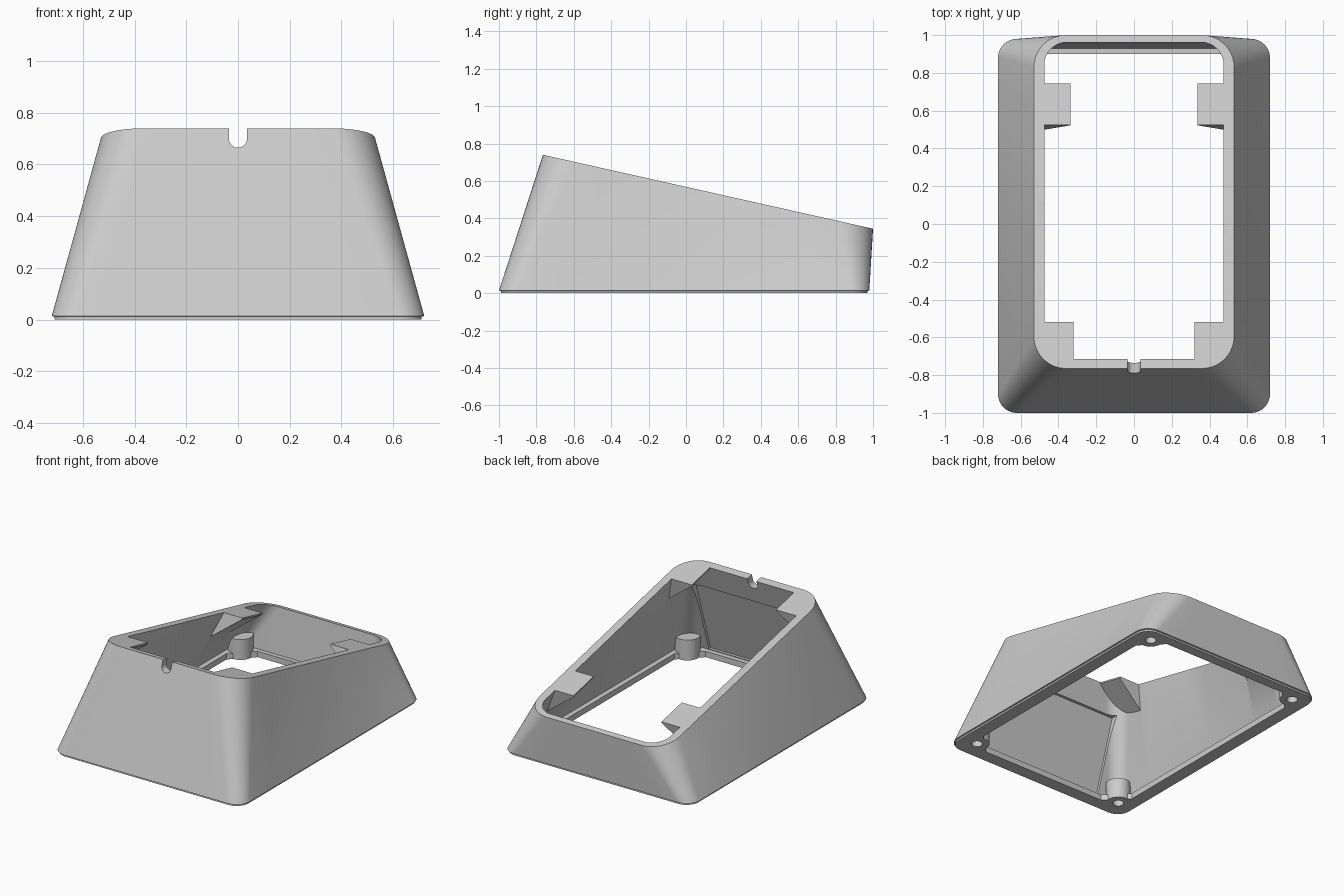
import bpy, bmesh, math
from mathutils import Vector

cube = bpy.data.objects.get("Cube")
if cube:
    bpy.data.objects.remove(cube)

SLOPE = 0.224


def top_z(y):
    return 0.74 - SLOPE * (y + 0.765)


def rounded_rect(half_x, y0, y1, r, arc=10, side=8):
    """Closed outline with subdivided straight runs, as 2D points."""
    centres = [(half_x - r, y1 - r), (-half_x + r, y1 - r),
               (-half_x + r, y0 + r), (half_x - r, y0 + r)]
    arcs = []
    for i, (cx, cy) in enumerate(centres):
        angles = [math.pi / 2 * (i + k / arc) for k in range(arc + 1)]
        arcs.append([Vector((cx + r * math.cos(a), cy + r * math.sin(a))) for a in angles])
    outline = []
    for i, points in enumerate(arcs):
        nxt = arcs[(i + 1) % 4][0]
        outline += points + [points[-1].lerp(nxt, k / side) for k in range(1, side)]
    return outline


def at_height(outline, z):
    return [Vector((p.x, p.y, z)) for p in outline]


def on_slope(outline):
    return [Vector((p.x, p.y, top_z(p.y))) for p in outline]


def loft(name, rings):
    """Closed solid through a list of matching rings."""
    bm = bmesh.new()
    loops = [[bm.verts.new(p) for p in ring] for ring in rings]
    n = len(loops[0])
    for a, b in zip(loops, loops[1:]):
        for i in range(n):
            j = (i + 1) % n
            bm.faces.new((a[i], a[j], b[j], b[i]))
    bm.faces.new(loops[0][::-1])
    bm.faces.new(loops[-1])
    bmesh.ops.triangulate(bm, faces=bm.faces[:])
    bmesh.ops.recalc_face_normals(bm, faces=bm.faces[:])
    mesh = bpy.data.meshes.new(name)
    bm.to_mesh(mesh)
    bm.free()
    obj = bpy.data.objects.new(name, mesh)
    bpy.context.collection.objects.link(obj)
    return obj


def cylinder(name, x, y, r, z0, z1):
    ring = [Vector((x + r * math.cos(a), y + r * math.sin(a)))
            for a in (math.tau * k / 32 for k in range(32))]
    return loft(name, [at_height(ring, z0), at_height(ring, z1)])


def subtract(target, cutters):
    """Cut each solid out of the target and discard the cutter."""
    for cutter in cutters:
        cutter.hide_render = True
        mod = target.modifiers.new("cut", 'BOOLEAN')
        mod.operation = 'DIFFERENCE'
        mod.solver = 'EXACT'
        mod.object = cutter
        bpy.context.view_layer.update()
        graph = bpy.context.evaluated_depsgraph_get()
        mesh = bpy.data.meshes.new_from_object(target.evaluated_get(graph))
        target.modifiers.clear()
        target.data = mesh
        bpy.data.objects.remove(cutter)


def tab(side, tip, y0, y1):
    """Support wedge under the sloped rim, thinning towards its tip."""
    down = Vector((0, -SLOPE, -1)).normalized()
    outer = 0.66
    rings = []
    for y in (y0, y1):
        a = Vector((side * tip, y, top_z(y)))
        b = Vector((side * outer, y, top_z(y)))
        rings.append([a - down * 0.5, a + down * 0.01,
                      b + down * (outer - tip) * 0.8, b - down * 0.5])
    return loft("tab", rings)


# Outer shell with a shallow inset foot
foot = rounded_rect(0.71, -0.99, 0.97, 0.09)
base = rounded_rect(0.72, -1.0, 0.98, 0.1)
rim = rounded_rect(0.53, -0.765, 1.0, 0.17)
shell = loft("housing_shell", [at_height(foot, 0), at_height(foot, 0.012),
                               at_height(base, 0.014), on_slope(rim)])

# Inner cavity, extended past the sloped rim
low = at_height(rounded_rect(0.655, -0.935, 0.93, 0.08), 0.04)
high = on_slope(rounded_rect(0.475, -0.715, 0.962, 0.12))
cavity = loft("cavity", [low, high, [a.lerp(b, 1.25) for a, b in zip(low, high)]])

# Opening in the bottom flange, with clipped corners
window = rounded_rect(0.62, -0.9, 0.9, 0.14, arc=1, side=2)
opening = loft("opening", [at_height(window, -0.1), at_height(window, 0.08)])

# Tabs and screw bosses stay standing inside the cavity
corners = [(s * 0.59, y) for s in (-1, 1) for y in (-0.86, 0.87)]
tabs = [tab(s, *span) for s in (-1, 1)
        for span in ((0.32, -0.9, -0.52), (0.335, 0.525, 0.745))]
subtract(cavity, tabs + [cylinder("boss", x, y, 0.08, -0.2, 0.14) for x, y in corners])
subtract(opening, [cylinder("boss", x, y, 0.08, -0.2, 0.14) for x, y in corners])

# Cable notch in the front rim
arc = [(0.035 * math.cos(a), 0.70 + 0.035 * math.sin(a))
       for a in (math.pi + math.pi * k / 16 for k in range(17))]
profile = [(-0.035, 0.95)] + arc + [(0.035, 0.95)]
notch = loft("notch", [[Vector((x, y, z)) for x, z in profile] for y in (-0.95, -0.6)])

# Shallow recess on the inside of the front wall
lean = 0.319
panel = [(-0.953, 0.045), (-0.90, 0.045),
         (-0.90 + lean * 0.51, 0.555), (-0.953 + lean * 0.51, 0.555)]
recess = loft("recess", [[Vector((x, y, z)) for y, z in panel] for x in (-0.48, 0.48)])

# Screw holes from below
holes = [cylinder("hole", x, y, 0.035, -0.1, 0.1) for x, y in corners]
subtract(shell, [cavity, opening, notch, recess] + holes)

# Plain grey finish
grey = bpy.data.materials.new("light_grey_plastic")
grey.use_nodes = True
colour = (0.6, 0.6, 0.6, 1)
grey.diffuse_color = colour
grey.node_tree.nodes["Principled BSDF"].inputs["Base Color"].default_value = colour
shell.data.materials.clear()
shell.data.materials.append(grey)
for face in shell.data.polygons:
    face.material_index = 0

bpy.ops.object.select_all(action='DESELECT')
shell.select_set(True)
bpy.context.view_layer.objects.active = shell
bpy.ops.object.shade_smooth_by_angle(angle=math.radians(30))
